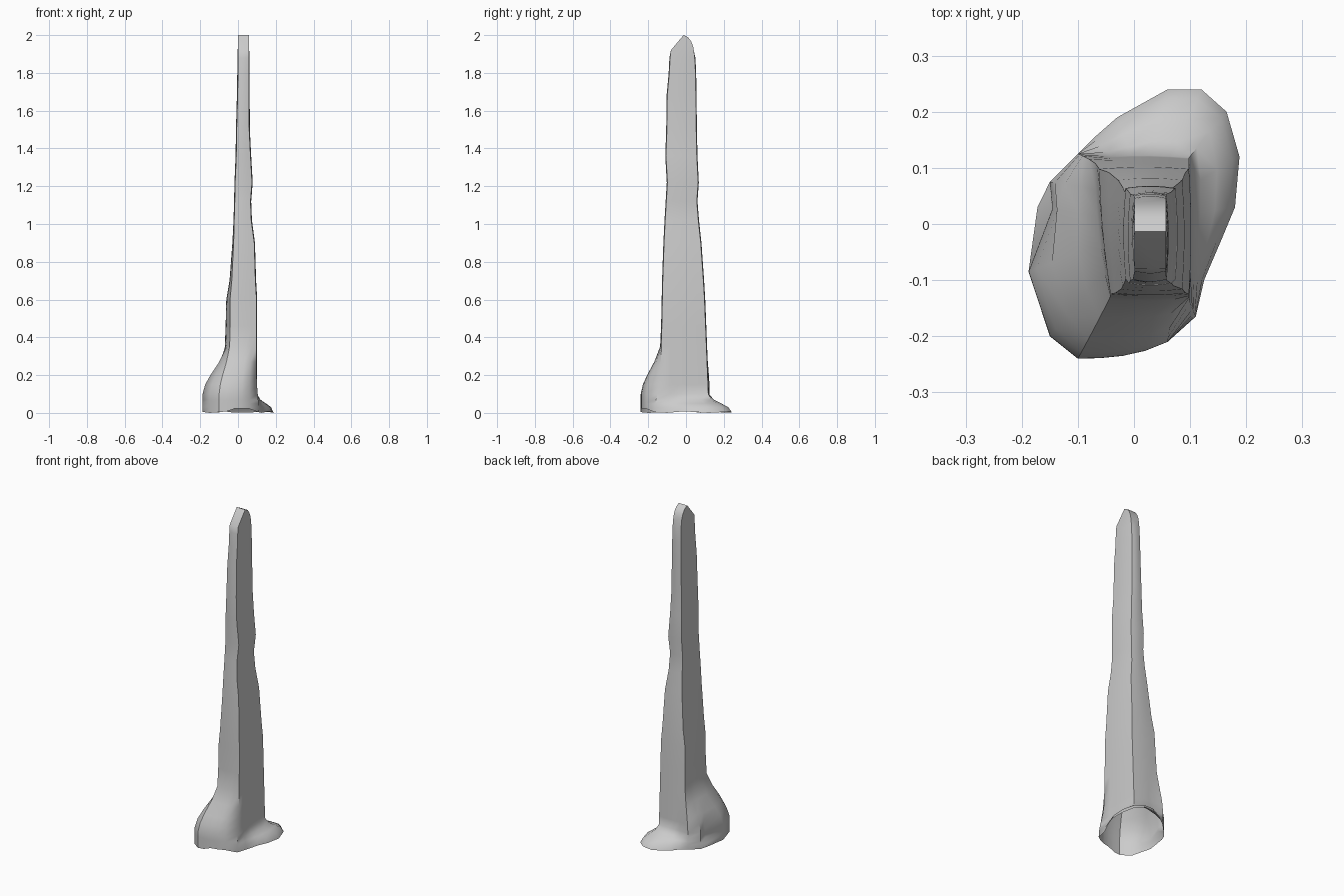
import bpy, bmesh, math

if "Cube" in bpy.data.objects:
    bpy.data.objects.remove(bpy.data.objects["Cube"])

# Shaft levels: z, left x, right x, front y, back y, front-left corner inset
levels = [
    (0.60, -.062, .098, -.125, .098, .02), (0.70, -.045, .092, -.123, .092, .012),
    (0.90, -.028, .086, -.116, .078, .005), (1.02, -.020, .070, -.110, .065, 0),
    (1.12, -.017, .066, -.104, .057, 0), (1.22, -.015, .074, -.098, .064, 0),
    (1.36, -.009, .066, -.106, .057, 0), (1.50, -.007, .059, -.101, .054, 0),
    (1.68, -.002, .058, -.099, .052, 0), (1.80, .000, .057, -.088, .050, 0),
    (1.88, .001, .057, -.084, .046, 0)]
low = (0, -.078, .098, -.138, .122, .035)

# Flared foot outline, anticlockwise from the front-left corner (5 steps a side)
foot = [(-.10, -.24), (-.06, -.239), (-.02, -.235), (.02, -.226), (.06, -.21),
        (.11, -.165), (.125, -.1), (.155, -.03), (.18, .03), (.188, .12),
        (.165, .2), (.12, .24), (.06, .24), (-.03, .19), (-.07, .155),
        (-.10, .125), (-.15, .075), (-.172, .03), (-.188, -.085), (-.15, -.2)]


def ring(s):
    """Four-cornered section with slightly bowed sides, 20 points."""
    z, x0, x1, y0, y1, inset = s
    c = [(x0 + inset, y0), (x1, y0), (x1, y1), (x0, y1)]
    pts = []
    for i in range(4):
        (ax, ay), (bx, by) = c[i], c[(i + 1) % 4]
        nx, ny = [(0, -1), (1, 0), (0, 1), (-1, 0)][i]
        for k in range(5):
            t = k / 5
            b = .004 * math.sin(math.pi * t)
            pts.append((ax + (bx - ax) * t + nx * b, ay + (by - ay) * t + ny * b, z))
    return pts


def flare(i, z):
    """How far point i has spread towards the foot outline at height z."""
    if 6 <= i <= 14:                      # thin lip on the right and back
        t = (.095 - z) / .085
    elif i == 5:
        t = (.2 - z) / .19
    else:                                 # tall root on the front and left
        t = (.38 - z) / .29
    t = max(0, min(1, t))
    w = t * t * (3 - 2 * t)
    if i == 17 and .04 < z < .2:          # small fold in the root
        w *= .75
    return w


# Foot rings blend from the foot outline to the shaft section
rings = []
for z in (0, .03, .05, .07, .1, .15, .2, .27, .35, .46):
    t = z / .6
    sec = [z] + [a + (b - a) * t for a, b in zip(low[1:], levels[0][1:])]
    row = []
    for i, (x, y, _) in enumerate(ring(sec)):
        w = flare(i, z)
        lift = 0
        if z == 0:                        # uneven bottom edge
            lift = .022 if i in (2, 3, 4) else .004 * (1 + math.sin(i * 1.9))
        row.append((x + (foot[i][0] - x) * w, y + (foot[i][1] - y) * w, z + lift))
    rings.append(row)
rings += [ring(s) for s in levels]

# Slanted, rounded tip profile in y and z
tip = [(-.08, 1.92), (-.013, 2.0), (.012, 1.988), (.028, 1.965), (.038, 1.94), (.043, 1.91)]
top = [(.001 + .056 * k / 5, *tip[0]) for k in range(5)]
top += [(.057, *p) for p in tip[:5]]
top += [(.057 - .056 * k / 5, *tip[5]) for k in range(5)]
top += [(.001, *p) for p in tip[:0:-1]]
rings.append(top)

bm = bmesh.new()
vs = [[bm.verts.new(p) for p in r] for r in rings]
for a, b in zip(vs, vs[1:]):
    for i in range(20):
        j = (i + 1) % 20
        bm.faces.new((a[i], a[j], b[j], b[i]))
# Cap the tip; the bottom stays open
t = vs[-1]
bm.faces.new(t[0:7] + [t[19]])
for k in range(1, 4):
    bm.faces.new((t[5 + k], t[6 + k], t[19 - k], t[20 - k]))
bm.faces.new(t[9:17])

mesh = bpy.data.meshes.new("stone_spire")
bm.to_mesh(mesh)
bm.free()
spire = bpy.data.objects.new("stone_spire", mesh)
bpy.context.collection.objects.link(spire)
bpy.context.view_layer.objects.active = spire
spire.select_set(True)
bpy.ops.object.shade_smooth_by_angle(angle=math.radians(40))
